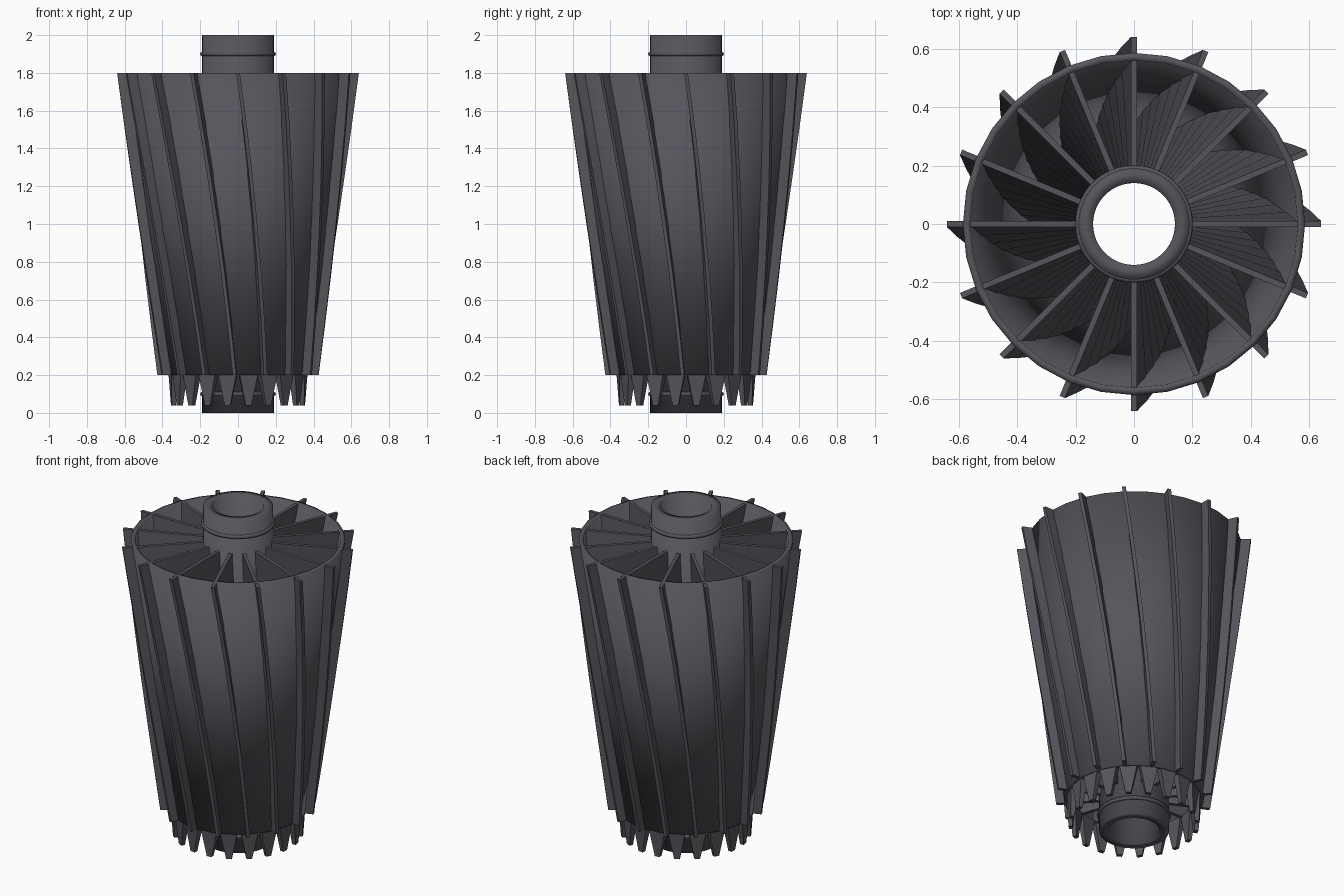
import bpy, bmesh, math

if "Cube" in bpy.data.objects:
    bpy.data.objects.remove(bpy.data.objects["Cube"])

mat = bpy.data.materials.new("dark_metal")
mat.diffuse_color = (0.09, 0.09, 0.105, 1)
mat.use_nodes = True
mat.node_tree.nodes["Principled BSDF"].inputs["Base Color"].default_value = mat.diffuse_color


def finish(name, bm, smooth=None):
    bmesh.ops.recalc_face_normals(bm, faces=bm.faces)
    me = bpy.data.meshes.new(name)
    bm.to_mesh(me)
    bm.free()
    me.materials.append(mat)
    ob = bpy.data.objects.new(name, me)
    bpy.context.collection.objects.link(ob)
    if smooth is not None:
        bpy.ops.object.select_all(action='DESELECT')
        ob.select_set(True)
        bpy.context.view_layer.objects.active = ob
        bpy.ops.object.shade_smooth_by_angle(angle=math.radians(smooth))
    return ob


def lathe(name, profile, n, smooth):
    """Revolve a closed (r, z) profile around z."""
    bm = bmesh.new()
    rings = []
    for i in range(n):
        a = math.tau * i / n
        rings.append([bm.verts.new((r * math.cos(a), r * math.sin(a), z)) for r, z in profile])
    m = len(profile)
    for i in range(n):
        p, q = rings[i], rings[(i + 1) % n]
        for j in range(m):
            k = (j + 1) % m
            bm.faces.new((p[j], q[j], q[k], p[k]))
    return finish(name, bm, smooth)


def loft(bm, sections):
    """Skin a list of four-corner sections and cap both ends."""
    rows = [[bm.verts.new(c) for c in s] for s in sections]
    for p, q in zip(rows, rows[1:]):
        for j in range(4):
            k = (j + 1) % 4
            bm.faces.new((p[j], p[k], q[k], q[j]))
    bm.faces.new(rows[0])
    bm.faces.new(rows[-1][::-1])


def section(a, r0, r1, w, z):
    """Rectangle from radius r0 to r1, width w, turned to angle a."""
    c, s = math.cos(a), math.sin(a)
    return [(r * c - t * s, r * s + t * c, z)
            for r, t in ((r0, -w / 2), (r1, -w / 2), (r1, w / 2), (r0, w / 2))]


# Hollow central shaft with two thin collars
lathe("hub_tube", [(0.19, 0), (0.19, 2), (0.14, 2), (0.14, 0)], 48, 180)
for name, z in (("lower_collar", 0.1), ("upper_collar", 1.9)):
    prof = [(0.19 + 0.011 * math.cos(t * math.tau / 8), z + 0.011 * math.sin(t * math.tau / 8))
            for t in range(8)]
    lathe(name, prof, 48, 180)

# Tapered open drum
lathe("drum_shell", [(0.38, 0.2), (0.585, 1.8), (0.56, 1.8), (0.355, 0.2)], 32, 180)

# Sixteen twisted vanes from the hub out through the drum
TWIST, STEPS = math.radians(20), 6
bm = bmesh.new()
for i in range(16):
    secs = []
    for s in range(STEPS + 1):
        t = s / STEPS
        secs.append(section(math.tau * i / 16 + TWIST * t, 0.18,
                            0.64 - 0.213 * t, 0.02, 1.8 - 1.6 * t))
    loft(bm, secs)
finish("twisted_vanes", bm, 30)

# Twenty tapered teeth below the drum
bm = bmesh.new()
for i in range(20):
    a = math.radians(9 + 18 * i)
    loft(bm, [section(a, 0.335, 0.357, 0.03, 0.04), section(a, 0.325, 0.365, 0.1, 0.21)])
finish("bottom_teeth", bm)
